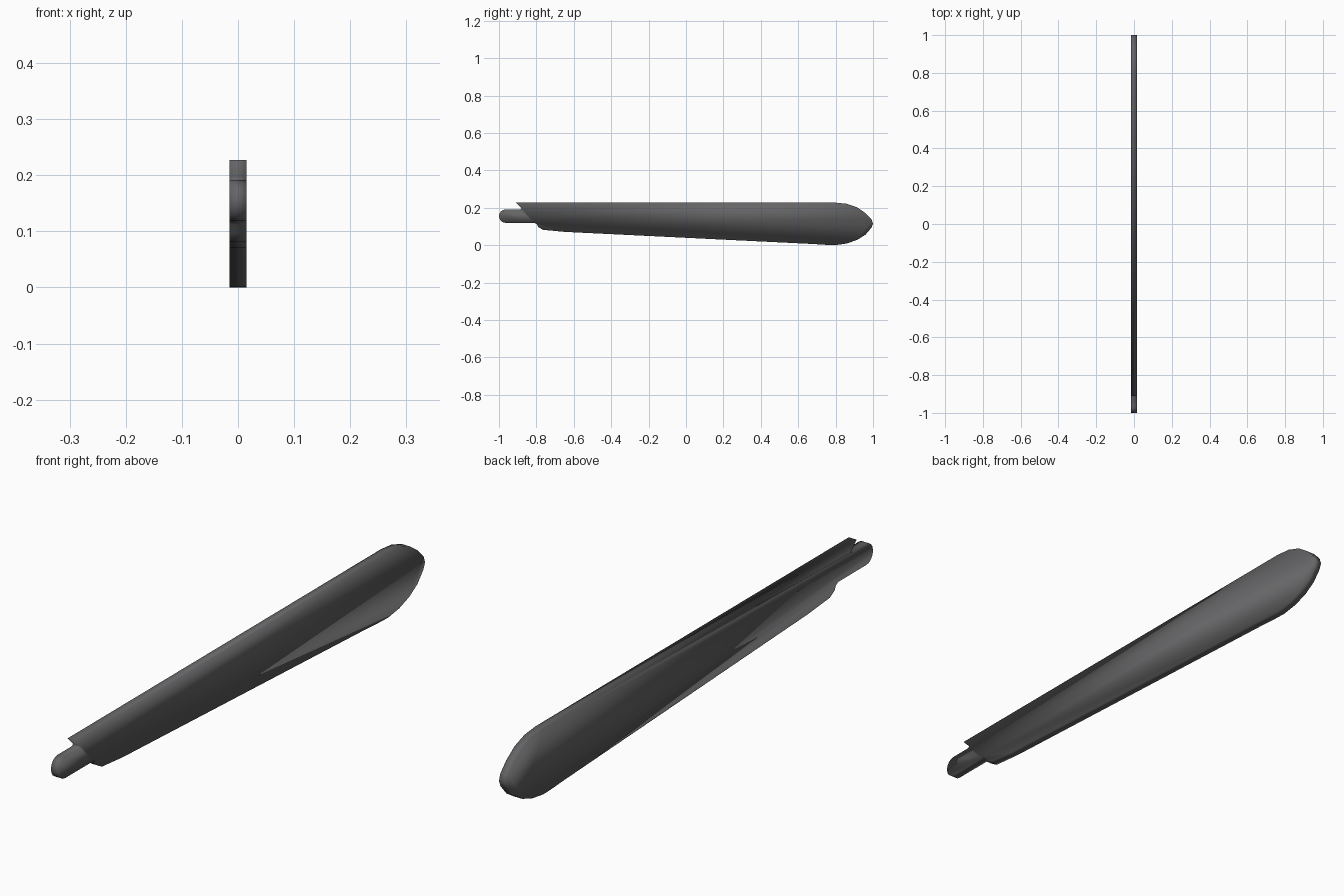
import bpy, bmesh
from math import sin, cos, pi

if "Cube" in bpy.data.objects:
    bpy.data.objects.remove(bpy.data.objects["Cube"])

HALF = 0.015  # half of the plate thickness


def arc(cy, cz, ry, rz, a0, a1, n):
    """Points (y, z) along an elliptical arc, angles in degrees."""
    return [(cy + ry * cos((a0 + (a1 - a0) * i / n) * pi / 180),
             cz + rz * sin((a0 + (a1 - a0) * i / n) * pi / 180)) for i in range(n + 1)]


# Side outline, counter-clockwise in the y-z plane
outline = []
outline += arc(-0.965, 0.155, 0.035, 0.036, 90, 270, 8)         # rounded tang end
outline += [(-0.81, 0.119), (-0.797, 0.112), (-0.79, 0.097),     # heel shoulder
            (-0.765, 0.082), (-0.65, 0.071), (0.68, 0.006)]      # belly
outline += [(0.76, 0.001), (0.80, 0.0), (0.86, 0.009), (0.915, 0.028),
            (0.96, 0.056), (0.992, 0.094), (1.0, 0.115),         # rounded tip
            (0.992, 0.138), (0.96, 0.171), (0.915, 0.202),
            (0.86, 0.221), (0.80, 0.227)]
outline += [(-0.91, 0.227), (-0.88, 0.197), (-0.885, 0.191)]     # spine and notch

# Blade plate: outline extruded across x
bm = bmesh.new()
face = bm.faces.new([bm.verts.new((-HALF, y, z)) for y, z in outline])
ext = bmesh.ops.extrude_face_region(bm, geom=[face], use_keep_orig=True)
moved = [g for g in ext["geom"] if isinstance(g, bmesh.types.BMVert)]
bmesh.ops.translate(bm, verts=moved, vec=(2 * HALF, 0, 0))
bmesh.ops.recalc_face_normals(bm, faces=bm.faces)
for f in bm.faces:
    f.smooth = True
mesh = bpy.data.meshes.new("blade")
bm.to_mesh(mesh)
bm.free()
blade = bpy.data.objects.new("blade", mesh)
bpy.context.collection.objects.link(blade)

# Dark grey finish
mat = bpy.data.materials.new("dark_grey")
mat.diffuse_color = (0.13, 0.13, 0.135, 1)
mat.use_nodes = True
mat.node_tree.nodes["Principled BSDF"].inputs["Base Color"].default_value = mat.diffuse_color
mesh.materials.append(mat)
